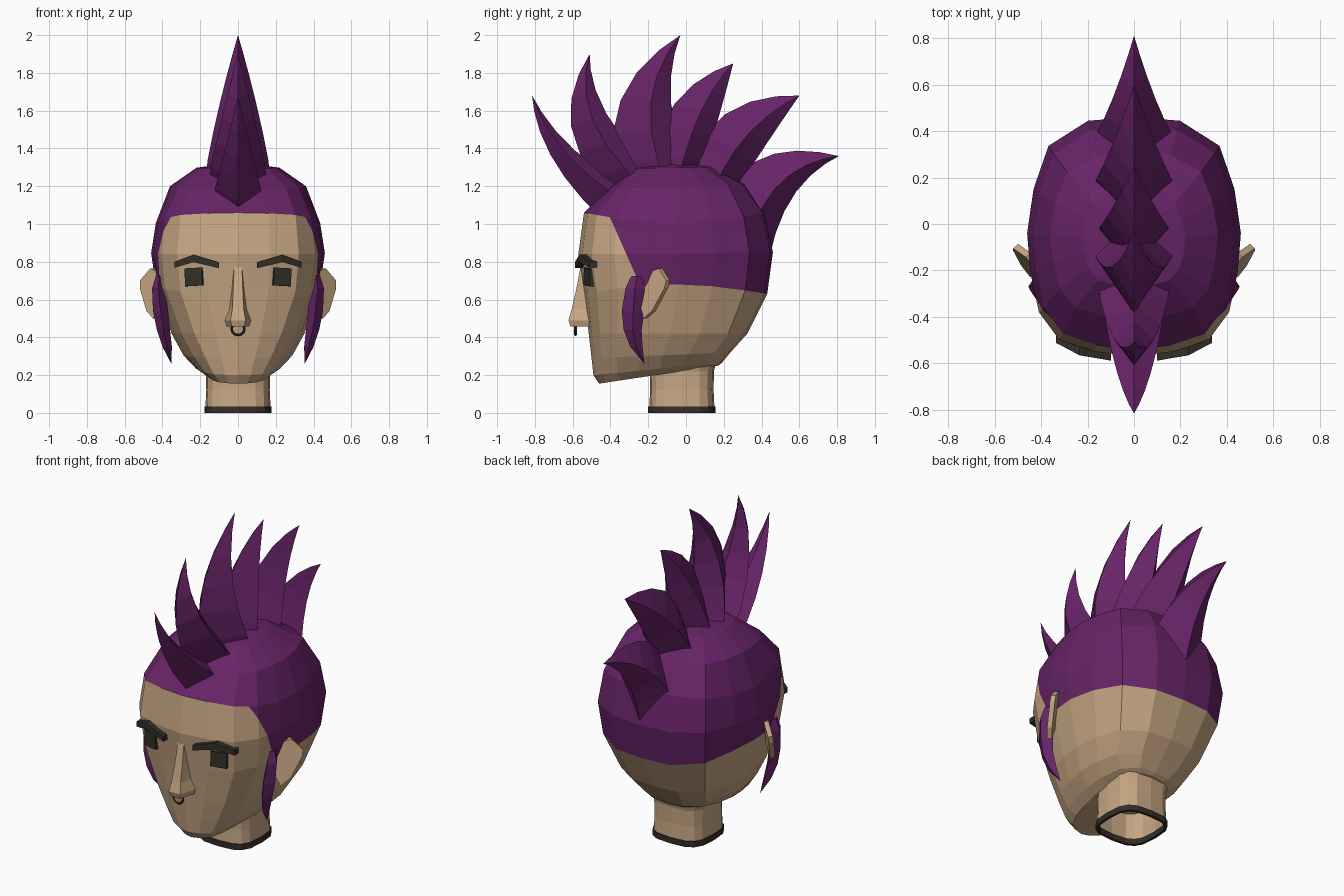
import bpy, bmesh, math
from mathutils import Vector

if "Cube" in bpy.data.objects:
    bpy.data.objects.remove(bpy.data.objects["Cube"])


def material(name, rgb):
    m = bpy.data.materials.new(name)
    m.diffuse_color = (*rgb, 1)
    m.use_nodes = True
    m.node_tree.nodes["Principled BSDF"].inputs["Base Color"].default_value = m.diffuse_color
    return m


SKIN = material("skin", (0.57, 0.385, 0.23))
HAIR = material("purple hair", (0.135, 0.017, 0.135))
DARK = material("dark brown", (0.033, 0.028, 0.02))


def finish(name, bm, mats, mirror=False):
    bmesh.ops.recalc_face_normals(bm, faces=bm.faces[:])
    me = bpy.data.meshes.new(name)
    bm.to_mesh(me)
    bm.free()
    for m in mats:
        me.materials.append(m)
    ob = bpy.data.objects.new(name, me)
    bpy.context.collection.objects.link(ob)
    if mirror:
        ob.modifiers.new("mirror", 'MIRROR').use_mirror_merge = False
    return ob


def loft(rings, cap_start=True, cap_end=True, closed=False):
    """Skin a list of equal-length rings; a one-point last ring makes a tip."""
    bm = bmesh.new()
    vs = [[bm.verts.new(p) for p in r] for r in rings]
    pairs = list(zip(vs, vs[1:])) + ([(vs[-1], vs[0])] if closed else [])
    for a, b in pairs:
        n = len(a)
        for i in range(n):
            j = (i + 1) % n
            if len(b) == 1:
                bm.faces.new((a[i], a[j], b[0]))
            else:
                bm.faces.new((a[i], a[j], b[j], b[i]))
    if cap_start and not closed:
        bm.faces.new(vs[0])
    if cap_end and not closed and len(vs[-1]) > 2:
        bm.faces.new(vs[-1])
    return bm


# Head: one half cross-section (x share, depth share) scaled per level
SECTION = [(0, 0), (.37, .02), (.70, .07), (.89, .185), (.97, .35), (1, .515),
           (.94, .70), (.80, .88), (.43, .985), (0, 1)]
OUTLINE = SECTION + [(-x, t) for x, t in SECTION[-2:0:-1]]
# front height, back height, half width, front y, back y, side bump, front taper
LEVELS = [(.155, .25, .18, -.46, .17, 0, .25), (.20, .265, .235, -.49, .19, 0, .25),
          (.29, .32, .305, -.50, .235, 0, .22), (.42, .42, .36, -.515, .325, 0, .1),
          (.63, .63, .435, -.54, .43, .05, 0), (.84, .85, .46, -.57, .46, 0, 0),
          (1.06, 1.06, .435, -.54, .42, -.055, 0), (1.19, 1.21, .36, -.41, .31, 0, 0),
          (1.295, 1.30, .22, -.27, .14, 0, 0)]
rings = [[(x * w * (1 - k * (1 - t) ** 2), yf + t * (yb - yf),
           zf + t * (zb - zf) + bump * math.sin(math.pi * t))
          for x, t in OUTLINE] for zf, zb, w, yf, yb, bump, k in LEVELS]
head = loft(rings + [[(0, -.06, 1.33)]])

# Hairline: cut the temples on a slope, then colour by level and side
slope = Vector((0, .27, .12)).normalized()
edge_point = Vector((0, -.40, 1.03))
head.verts.ensure_lookup_table()
head.faces.ensure_lookup_table()
n = len(OUTLINE)
crown = set(head.faces[6 * n:9 * n])
sides = head.faces[4 * n:6 * n]
for f in crown:
    f.material_index = 1
for f in sides:
    f.material_index = 2
geom = list({e for f in sides for e in f.edges}) + sides + list({v for f in sides for v in f.verts})
bmesh.ops.bisect_plane(head, geom=geom, plane_co=edge_point, plane_no=slope, dist=1e-5)
for f in head.faces:
    if f.material_index == 2:
        f.material_index = int((f.calc_center_median() - edge_point).dot(slope) > 0)
finish("head", head, [SKIN, HAIR])


# Neck and its dark rim: rounded-square tubes
def rounded(v):
    return math.copysign(abs(v) ** .62, v) if abs(v) > 1e-6 else 0


def tube_ring(r, z, sides=16):
    return [(r * rounded(math.cos(a)), -.022 + r * rounded(math.sin(a)), z)
            for a in (2 * math.pi * i / sides for i in range(sides))]


finish("neck", loft([tube_ring(.173, .02), tube_ring(.168, .12), tube_ring(.17, .22),
                     tube_ring(.185, .28)], False, False), [SKIN])
finish("neck_rim", loft([tube_ring(.178, 0), tube_ring(.178, .035), tube_ring(.162, .035),
                         tube_ring(.162, 0)], closed=True), [DARK])


# Mohawk: curved four-sided spikes, profiles given as (y, z)
def curve(a, mid, b, t):
    a, mid, b = Vector(a), Vector(mid), Vector(b)
    c = 2 * mid - (a + b) / 2
    return a * (1 - t) ** 2 + c * 2 * t * (1 - t) + b * t * t


# front base, front middle, tip, rear middle, rear base, half width
SPIKES = [((-.50, 1.08), (-.725, 1.38), (-.815, 1.68), (-.60, 1.40), (-.29, 1.20), .13),
          ((-.42, 1.18), (-.61, 1.53), (-.51, 1.90), (-.43, 1.60), (-.18, 1.29), .155),
          ((-.36, 1.24), (-.34, 1.67), (-.03, 2.00), (-.08, 1.65), (.03, 1.29), .172),
          ((-.20, 1.29), (-.05, 1.65), (.25, 1.85), (.18, 1.59), (.09, 1.29), .155),
          ((.01, 1.29), (.22, 1.59), (.60, 1.68), (.43, 1.43), (.28, 1.20), .172),
          ((.25, 1.23), (.48, 1.375), (.81, 1.36), (.59, 1.18), (.46, .90), .168)]
for i, (fb, fm, tip, rm, rb, w) in enumerate(SPIKES):
    rows = []
    for t in (-.08, .08, .28, .48, .68, .86):
        f, r = curve(fb, fm, tip, t), curve(rb, rm, tip, t)
        s = f.lerp(r, .6)
        hw = w * (1 - max(t, 0) ** 1.1)
        rows.append([(0, *f), (hw, *s), (0, *r), (-hw, *s)])
    finish(f"mohawk_spike_{i + 1}", loft(rows + [[(0, *tip)]]), [HAIR])

# Sideburns: height, front y, rear y, inner x, outer x
BURN = [(.725, -.29, -.23, .40, .435), (.66, -.32, -.22, .39, .455), (.54, -.34, -.22, .37, .45),
        (.44, -.33, -.235, .36, .43), (.35, -.295, -.23, .35, .40)]
rows = [[((a + b) / 2, f, z), (b, (f + r) / 2, z), ((a + b) / 2, r, z), (a, (f + r) / 2, z)]
        for z, f, r, a, b in BURN]
finish("sideburn", loft(rows + [[(.353, -.22, .26)]]), [HAIR], True)

# Ears: flared plates
EAR = [(.42, .745), (.465, .765), (.52, .70), (.52, .66), (.485, .54), (.45, .50), (.41, .58)]
front = [(x, -.105 + (x - .52) + (z - .7) * .25, z) for x, z in EAR]
back = [(x - .02, y + .02, z) for x, y, z in front]
finish("ear", loft([front, back]), [SKIN], True)

# Nose: height, front half width, back half width, front y
NOSE = [(.79, .02, .03, -.555), (.66, .025, .038, -.58), (.55, .03, .05, -.605),
        (.49, .04, .072, -.622), (.458, .033, .062, -.612)]
finish("nose", loft([[(-b, -.50, z), (-a, y, z), (a, y, z), (b, -.50, z)]
                     for z, a, b, y in NOSE]), [SKIN])

# Nose ring
rows = []
for i in range(12):
    a = 2 * math.pi * i / 12
    rows.append([((.034 + dr) * math.cos(a), -.585 + dy, .446 + (.034 + dr) * math.sin(a))
                 for dr, dy in ((.007, 0), (0, .007), (-.007, 0), (0, -.007))])
finish("nose_ring", loft(rows, closed=True), [DARK])

# Eyes: square plates following the face
ux, uy = math.cos(math.radians(18)), math.sin(math.radians(18))
rows = [[(.232 + s * ux + d * uy, -.513 + s * uy - d * ux, z)
         for s, z in ((-.05, .675), (.046, .67), (.05, .765), (-.048, .77))] for d in (-.02, .014)]
finish("eye", loft(rows), [DARK], True)

# Eyebrows: angled bars
PATH = [(.10, -.568, .782, .016), (.235, -.545, .818, .02), (.335, -.492, .785, .016)]
rows = [[(x, y - .02, z - h), (x, y - .02, z + h), (x, y + .02, z + h), (x, y + .02, z - h)]
        for x, y, z, h in PATH]
finish("eyebrow", loft(rows), [DARK], True)
